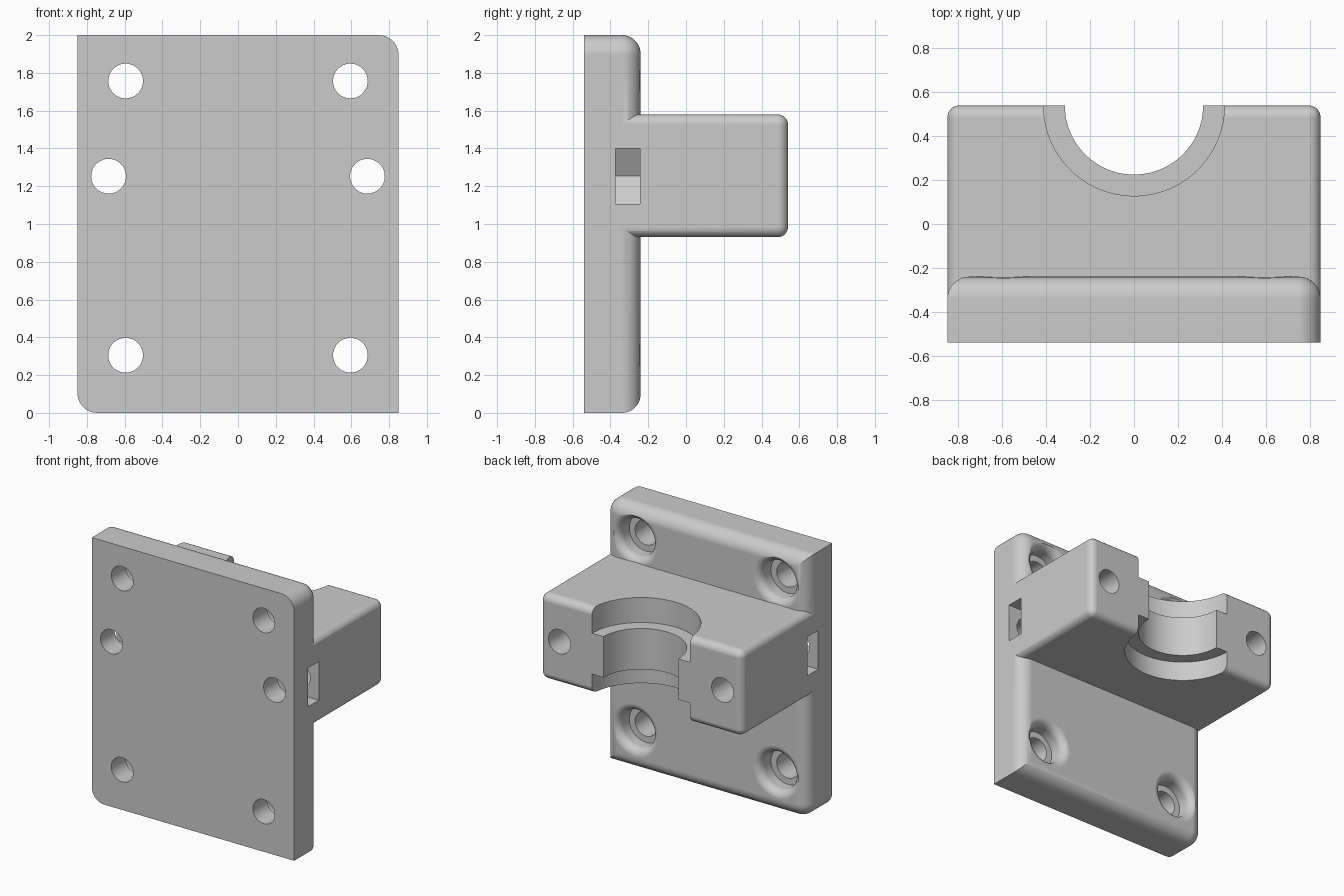
import bpy, bmesh
from math import sin, cos, pi, radians
from mathutils import Matrix, Vector

if "Cube" in bpy.data.objects:
    bpy.data.objects.remove(bpy.data.objects["Cube"], do_unlink=True)

grey = bpy.data.materials.new("plain_grey")
grey.use_nodes = True
grey.diffuse_color = (0.6, 0.6, 0.6, 1)
grey.node_tree.nodes["Principled BSDF"].inputs["Base Color"].default_value = (0.6, 0.6, 0.6, 1)

W, D, H = 0.85, 0.54, 2.0
PLATE_BACK, ROUND, ARC = -0.24, 0.1, 10
BLOCK_LOW, BLOCK_HIGH = 0.93, 1.58


def make_object(name, bm):
    bmesh.ops.recalc_face_normals(bm, faces=bm.faces)
    mesh = bpy.data.meshes.new(name)
    bm.to_mesh(mesh)
    bm.free()
    mesh.materials.append(grey)
    obj = bpy.data.objects.new(name, mesh)
    bpy.context.collection.objects.link(obj)
    return obj


def loft(name, rings):
    """Join equal rings of points into a capped solid."""
    bm = bmesh.new()
    loops = [[bm.verts.new(p) for p in ring] for ring in rings]
    n = len(loops[0])
    for a, b in zip(loops, loops[1:]):
        for i in range(n):
            bm.faces.new((a[i], a[(i + 1) % n], b[(i + 1) % n], b[i]))
    bm.faces.new(loops[0])
    bm.faces.new(loops[-1])
    return make_object(name, bm)


def lathe_y(name, x, z, profile, sides=48):
    """Solid of revolution about the y direction from (radius, y) pairs."""
    turns = [2 * pi * i / sides for i in range(sides)]
    return loft(name, [[(x + r * cos(t), y, z + r * sin(t)) for t in turns]
                       for r, y in profile])


def cylinder_z(name, radius, low, high, sides=96):
    turns = [2 * pi * i / sides for i in range(sides)]
    return loft(name, [[(radius * cos(t), D + radius * sin(t), z) for t in turns]
                       for z in (low, high)])


def combine(target, tool, operation):
    """Apply a boolean and remove the tool."""
    tool.hide_render = True
    mod = target.modifiers.new("combine", "BOOLEAN")
    mod.operation, mod.solver, mod.object = operation, "EXACT", tool
    bpy.context.view_layer.objects.active = target
    bpy.ops.object.modifier_apply(modifier=mod.name)
    bpy.data.objects.remove(tool, do_unlink=True)


def plate_ring(y, inset):
    """Plate outline: two opposite corners round, the other two square."""
    w, points = W - inset, []
    radius = ROUND + 0.005 - inset
    for sx, sz, start in ((1, 1, 0), (-1, 1, 0), (-1, -1, pi), (1, -1, 0)):
        cx, cz = sx * w, H / 2 + sz * (H / 2 - inset)
        if sx == sz:
            for i in range(ARC + 1):
                t = start + pi / 2 * i / ARC
                points.append((cx - sx * radius + radius * cos(t), y,
                               cz - sz * radius + radius * sin(t)))
        else:
            points.append((cx, y, cz))
    return points


# Mounting plate with a rounded rear border
rings = [plate_ring(-D, 0)]
for i in range(ARC + 1):
    t = pi / 2 * i / ARC
    rings.append(plate_ring(PLATE_BACK - ROUND + ROUND * sin(t), ROUND * (1 - cos(t))))
bracket = loft("mounting_bracket", rings)

# Recessed screw holes with flared mouths
flare = 0.06
screw = [(0.092, -0.7), (0.092, -0.37), (0.14, -0.37)]
for i in range(9):
    t = pi / 2 * i / 8
    screw.append((0.14 + flare * (1 - cos(t)), PLATE_BACK - flare + flare * sin(t)))
screw.append((0.2, -0.1))
for x in (-0.595, 0.595):
    for z in (0.305, 1.757):
        combine(bracket, lathe_y("screw_cutter", x, z, screw), "DIFFERENCE")

# Rounded clamp block
bm = bmesh.new()
start = -0.45
size = Vector((2 * W, D - start, BLOCK_HIGH - BLOCK_LOW))
centre = Vector((0, (D + start) / 2, (BLOCK_HIGH + BLOCK_LOW) / 2))
bmesh.ops.create_cube(bm, size=1, matrix=Matrix.Translation(centre) @ Matrix.Diagonal(size).to_4x4())
bmesh.ops.bevel(bm, geom=bm.edges[:], offset=0.055, segments=8, profile=0.5, affect="EDGES")
combine(bracket, make_object("clamp_block", bm), "UNION")

# Stepped half-round seat: narrow neck between two wider recesses
for radius, low, high in ((0.315, 0.8, 1.7), (0.412, 0.8, 1.08), (0.412, 1.39, 1.7)):
    combine(bracket, cylinder_z("seat_cutter", radius, low, high), "DIFFERENCE")

# Clamp bolt holes and side-entry nut slots
for side in (-1, 1):
    x, z = side * 0.685, 1.253
    bolt = lathe_y("bolt_cutter", x, z, [(0.092, -0.7), (0.092, 0.7)])
    combine(bracket, bolt, "DIFFERENCE")
    h = 0.147
    outline = [(1.0, -h), (1.0, h), (0.6, h), (0.515, 0), (0.6, -h)]
    slot = loft("nut_slot_cutter", [[(side * px, y, z + pz) for px, pz in outline]
                                    for y in (-0.372, -0.243)])
    combine(bracket, slot, "DIFFERENCE")

# Smooth curved surfaces, keep crisp edges
bpy.ops.object.select_all(action="DESELECT")
bracket.select_set(True)
bpy.context.view_layer.objects.active = bracket
bpy.ops.object.shade_smooth_by_angle(angle=radians(30))
normals = bracket.modifiers.new("clean_normals", "WEIGHTED_NORMAL")
normals.keep_sharp = True
